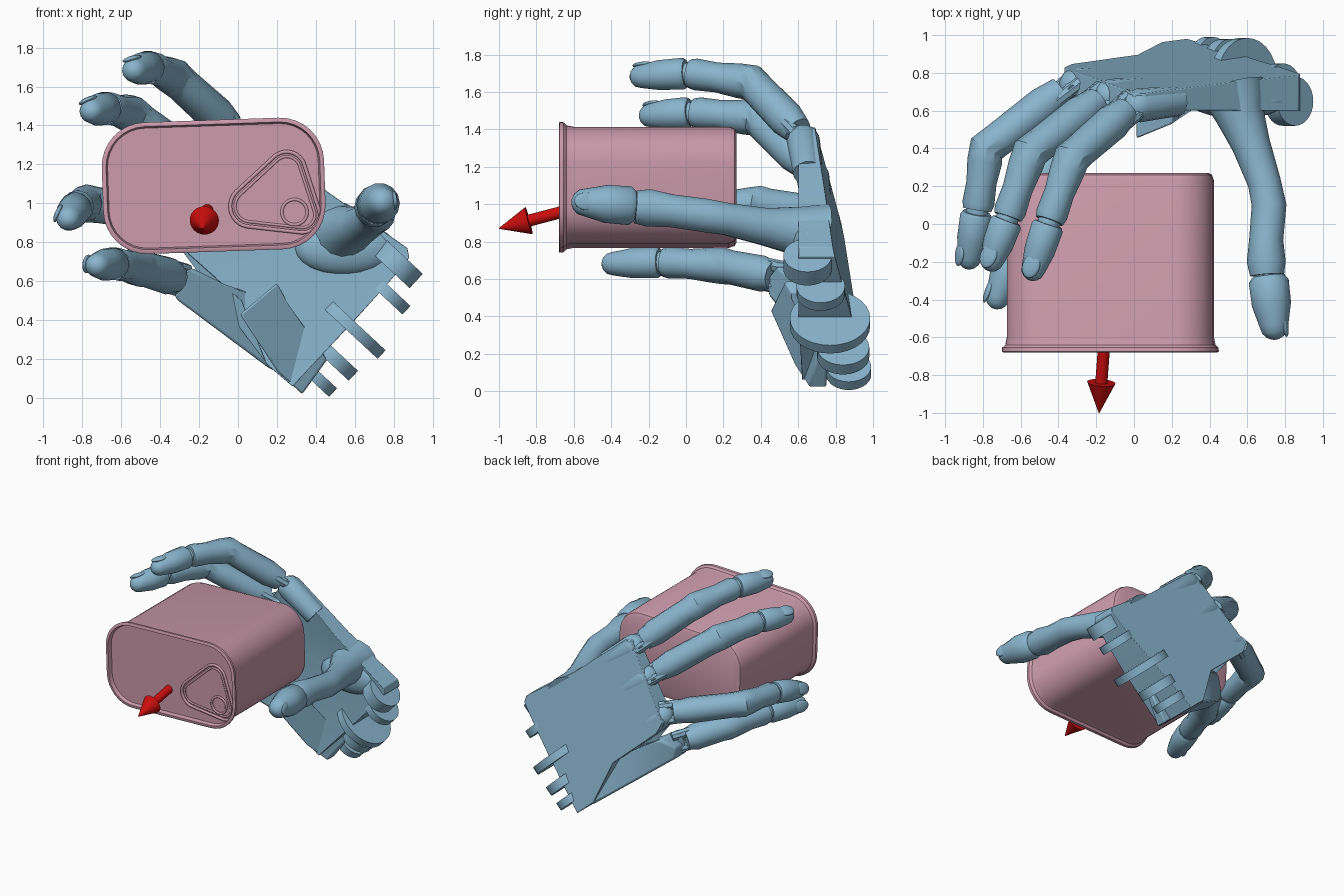
import bpy, bmesh, math
from mathutils import Matrix, Vector, geometry

if "Cube" in bpy.data.objects:
    bpy.data.objects.remove(bpy.data.objects["Cube"])


def material(name, rgb):
    m = bpy.data.materials.new(name)
    m.use_nodes = True
    m.diffuse_color = (*rgb, 1)
    m.node_tree.nodes["Principled BSDF"].inputs["Base Color"].default_value = (*rgb, 1)
    return m


BLUE = material("hand blue", (0.25, 0.46, 0.61))
PINK = material("tin pink", (0.61, 0.33, 0.41))
RED = material("arrow red", (0.6, 0.004, 0.004))


def finish(name, bm, mat, angle=40, bevel=0):
    bmesh.ops.recalc_face_normals(bm, faces=bm.faces)
    me = bpy.data.meshes.new(name)
    bm.to_mesh(me)
    bm.free()
    me.materials.append(mat)
    ob = bpy.data.objects.new(name, me)
    bpy.context.collection.objects.link(ob)
    bpy.ops.object.select_all(action='DESELECT')
    ob.select_set(True)
    bpy.context.view_layer.objects.active = ob
    bpy.ops.object.shade_smooth_by_angle(angle=math.radians(angle))
    if bevel:
        mod = ob.modifiers.new("soft edge", 'BEVEL')
        mod.width = bevel
        mod.segments = 2


def skin(bm, rings):
    """Join rings of points into a closed loft."""
    rows = [[bm.verts.new(p) for p in r] for r in rings]
    n = len(rows[0])
    for a, b in zip(rows, rows[1:]):
        for i in range(n):
            bm.faces.new((a[i], a[(i + 1) % n], b[(i + 1) % n], b[i]))
    bm.faces.new(rows[0])
    bm.faces.new(rows[-1])


def tube(name, pts, radii, mat=BLUE, sides=14, dome=False, angle=40):
    """Round loft along a path; a dome rounds the last end."""
    pts = [Vector(p) for p in pts]
    radii = list(radii)
    if dome:
        end, r = pts[-1], radii[-1]
        t = (end - pts[-2]).normalized()
        for k in (30, 55, 75, 87):
            a = math.radians(k)
            pts.append(end + t * r * math.sin(a))
            radii.append(r * math.cos(a))
    rings = []
    for i, p in enumerate(pts):
        t = (pts[min(i + 1, len(pts) - 1)] - pts[max(i - 1, 0)]).normalized()
        u = t.cross(Vector((0, 0, 1))).normalized()
        v = t.cross(u)
        rings.append([p + radii[i] * (u * math.cos(a) + v * math.sin(a))
                      for a in (math.tau * k / sides for k in range(sides))])
    bm = bmesh.new()
    skin(bm, rings)
    finish(name, bm, mat, angle)


def ellipsoid(name, loc, size, frame=Matrix.Identity(3)):
    bm = bmesh.new()
    bmesh.ops.create_uvsphere(bm, u_segments=20, v_segments=12, radius=1)
    for v in bm.verts:
        v.co = Vector(loc) + frame @ Vector(a * b for a, b in zip(v.co, size))
    finish(name, bm, BLUE, 60)


def nail(name, joint, end, facing):
    """Thin oval plate on the outer side of a finger tip."""
    t = (end - joint).normalized()
    up = (facing - t * facing.dot(t)).normalized()
    frame = Matrix((up.cross(t), up, t)).transposed()
    ellipsoid(name, end - t * 0.07 + up * 0.06, (0.048, 0.016, 0.065), frame)


def plate(name, outline, back, front, angle=25, bevel=0.012):
    """Slab from an x-z outline between two depth rules."""
    bm = bmesh.new()
    skin(bm, [[(x, f(x, z), z) for x, z in outline] for f in (back, front)])
    bmesh.ops.triangulate(bm, faces=[f for f in bm.faces if len(f.verts) > 4])
    finish(name, bm, BLUE, angle, bevel)


# Tin: rounded rectangle lofted from back to flared, recessed front
CX, CZ, TILT = -0.125, 1.09, math.radians(2)


def rounded(y, grow):
    pts = []
    w, h, r = 0.545 + grow, 0.312 + grow, 0.2 + grow
    for q, (sx, sz) in enumerate(((1, 1), (-1, 1), (-1, -1), (1, -1))):
        for k in range(9):
            a = math.pi / 2 * (q + k / 8)
            x = sx * (w - r) + r * math.cos(a)
            z = sz * (h - r) + r * math.sin(a)
            pts.append((CX + x * math.cos(TILT) - z * math.sin(TILT), y,
                        CZ + x * math.sin(TILT) + z * math.cos(TILT)))
    return pts


bm = bmesh.new()
skin(bm, [rounded(y, g) for y, g in (
    (0.27, -0.03), (0.26, -0.01), (0.23, 0), (-0.6, 0), (-0.64, 0.008), (-0.655, 0.024),
    (-0.675, 0.026), (-0.68, 0.018), (-0.68, 0.004), (-0.65, -0.004))])
finish("tin_body", bm, PINK, 35)


# Pull tab: raised outlines on the lid
def ridge(name, circles, grow, thick):
    cloud = [(x + (r + grow) * math.cos(math.tau * k / 32), z + (r + grow) * math.sin(math.tau * k / 32))
             for x, z, r in circles for k in range(32)]
    cu = bpy.data.curves.new(name, 'CURVE')
    cu.dimensions = '3D'
    cu.bevel_depth = thick
    cu.bevel_resolution = 1
    hull = geometry.convex_hull_2d(cloud)
    sp = cu.splines.new('POLY')
    sp.points.add(len(hull) - 1)
    for p, i in zip(sp.points, hull):
        p.co = (cloud[i][0], -0.653, cloud[i][1], 1)
    sp.use_cyclic_u = True
    cu.materials.append(PINK)
    bpy.context.collection.objects.link(bpy.data.objects.new(name, cu))


TAB = ((0.25, 1.17, 0.095), (0.065, 0.985, 0.105), (0.33, 0.94, 0.09))
ridge("tab_outer_ridge", TAB, 0, 0.011)
ridge("tab_inner_ridge", TAB, -0.025, 0.008)
ridge("tab_rivet_ring", ((0.29, 0.955, 0.065),), 0, 0.009)

# Arrow: shaft and cone head
start, tip = Vector((-0.155, -0.6, 0.975)), Vector((-0.185, -1, 0.87))
neck = start.lerp(tip, 0.6)
tube("arrow_shaft", (start, neck), (0.032, 0.032), RED, 20)
tube("arrow_head", (neck, tip), (0.075, 0.002), RED, 24)


# Palm: plate with a flat sloping back
def back_y(x, z):
    return 1.012 - 0.06 * x - 0.227 * z


plate("palm", ((0.0, 1.41), (0.06, 1.4), (0.46, 1.06), (0.87, 0.77), (0.88, 0.72), (0.78, 0.6), (0.6, 0.4),
               (0.28, 0.06), (0.15, 0.17), (0.02, 0.5), (-0.33, 0.81), (-0.37, 0.9)),
      back_y, lambda x, z: 0.6 + 0.25 * max(-x, 0) + 0.06 * max(0.4 - z, 0))

# Support arm leading out to the little finger
plate("little_finger_arm", ((0.26, 0.1), (0.15, 0.16), (-0.32, 0.51), (-0.33, 0.6), (-0.24, 0.67),
                            (-0.14, 0.62), (0.02, 0.53), (0.2, 0.5)),
      lambda x, z: min(back_y(x, z) - 0.005, 0.62 + 0.85 * (x + 0.3)),
      lambda x, z: 0.45 + 0.6 * (x + 0.3), 30, 0.025)

# Raised heel flap, deepest at its outer end and sinking into the palm
plate("heel_flap", ((0.01, 0.43), (0.2, 0.59), (0.24, 0.52), (0.21, 0.43), (0.46, 0.2), (0.33, 0.02), (0.2, 0.14)),
      lambda x, z: 0.75, lambda x, z: 0.495 + 0.507 * x - 0.115 * z, 30, 0.01)
ellipsoid("thumb_mound", (0.55, 0.65, 0.77), (0.26, 0.09, 0.14))

# Wrist hinge plates: discs standing across the wrist edge
ACROSS = Vector((0.68, 0, 0.73))
for i, (c, r, t) in enumerate((((0.58, 0.77, 0.37), 0.215, 0.03), ((0.49, 0.84, 0.21), 0.14, 0.035),
                               ((0.4, 0.87, 0.11), 0.12, 0.03), ((0.82, 0.65, 0.69), 0.13, 0.05),
                               ((0.77, 0.72, 0.54), 0.13, 0.03))):
    c = Vector(c)
    tube(f"wrist_plate_{i + 1}", (c - ACROSS * t, c + ACROSS * t), (r, r), sides=28)

# Fingers: knuckle, hinge, bent shaft, hinge and tip with a nail
WRISTWARD = Vector((0.78, 0.09, -0.63)).normalized()


def finger(name, base, mid, joint, end, facing, knuckle=True):
    base, mid, joint, end, facing = map(Vector, (base, mid, joint, end, facing))
    if knuckle:
        k = base + Vector((0.02, 0.005, -0.015))
        tube(name + "_knuckle", (k + WRISTWARD * 0.3, k + WRISTWARD * 0.03), (0.08, 0.09), dome=True)
    d = (mid - base).normalized()
    side = d.cross(facing).normalized()
    # twin fork plates leave an open slot at the base
    for s in (-1, 1):
        c = base + side * s * 0.055
        tube(f"{name}_fork_{'a' if s < 0 else 'b'}", (c - d * 0.06, c + d * 0.1), (0.035, 0.035), sides=8)
    tube(name + "_base_pin", (base - side * 0.08, base + side * 0.08), (0.03, 0.03))
    tube(name + "_shaft",
         (base + d * 0.04, base.lerp(mid, 0.3), base.lerp(mid, 0.85), mid,
          mid.lerp(joint, 0.2), mid.lerp(joint, 0.55), joint.lerp(mid, 0.12), joint.lerp(mid, 0.02)),
         (0.078, 0.097, 0.092, 0.098, 0.093, 0.08, 0.085, 0.076), sides=12, angle=30)
    tube(name + "_tip_hinge", (joint.lerp(mid, 0.15), joint.lerp(end, 0.15)), (0.06, 0.06))
    t = (end - joint).normalized()
    tube(name + "_tip", (joint + t * 0.01, joint + t * 0.03, joint.lerp(end, 0.5), end - t * 0.055),
         (0.074, 0.086, 0.082, 0.064), dome=True)
    nail(name + "_nail", joint, end, facing)


finger("index_finger", (-0.02, 0.62, 1.37), (-0.33, 0.35, 1.65), (-0.45, 0.01, 1.7), (-0.55, -0.29, 1.68),
       (-0.3, 0, 1))
finger("middle_finger", (-0.17, 0.67, 1.18), (-0.55, 0.38, 1.46), (-0.67, 0.03, 1.49), (-0.77, -0.24, 1.47),
       (-0.5, 0, 1))
finger("ring_finger", (-0.35, 0.73, 0.94), (-0.78, 0.4, 1.0), (-0.83, 0.07, 0.98), (-0.88, -0.23, 0.91),
       (-1, 0, 0.4))
finger("little_finger", (-0.3, 0.5, 0.61), (-0.51, 0.2, 0.67), (-0.63, -0.13, 0.69), (-0.74, -0.44, 0.68),
       (-1, 0, 0.1), knuckle=False)

# Thumb
tube("thumb_shaft", ((0.52, 0.72, 0.83), (0.56, 0.58, 0.86), (0.62, 0.42, 0.88), (0.69, 0.22, 0.92),
                     (0.715, 0.1, 0.94), (0.7, -0.08, 0.965), (0.7, -0.2, 0.98), (0.705, -0.27, 0.985)),
     (0.18, 0.13, 0.102, 0.088, 0.092, 0.09, 0.103, 0.09), angle=30)
tube("thumb_hinge", ((0.7, -0.2, 0.98), (0.715, -0.34, 0.99)), (0.07, 0.07))
joint, end = Vector((0.71, -0.275, 0.99)), Vector((0.75, -0.61, 1.015))
tube("thumb_tip", (joint, joint.lerp(end, 0.08), joint.lerp(end, 0.45), joint.lerp(end, 0.78)),
     (0.085, 0.106, 0.104, 0.077), dome=True)
nail("thumb_nail", joint, end, Vector((1, 0, 0.1)))
